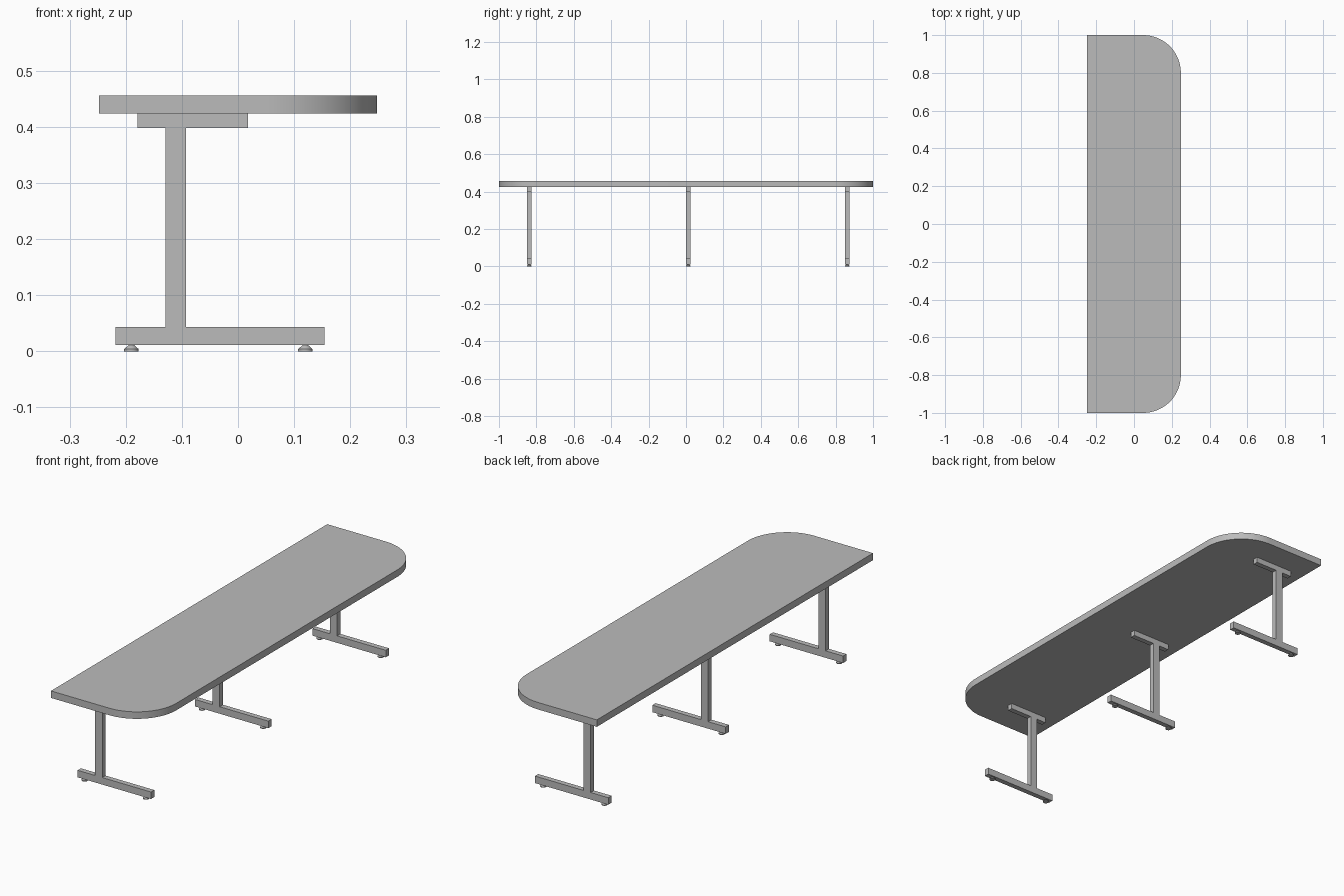
import bpy, bmesh
from math import radians, sin, cos

cube = bpy.data.objects.get("Cube")
if cube:
    bpy.data.objects.remove(cube, do_unlink=True)

grey = bpy.data.materials.new("plain grey")
grey.use_nodes = True
colour = (0.5, 0.5, 0.5, 1)
grey.diffuse_color = colour
grey.node_tree.nodes["Principled BSDF"].inputs["Base Color"].default_value = colour


def finish(name, bm, smooth=False):
    bmesh.ops.recalc_face_normals(bm, faces=bm.faces)
    mesh = bpy.data.meshes.new(name)
    bm.to_mesh(mesh)
    bm.free()
    mesh.materials.append(grey)
    obj = bpy.data.objects.new(name, mesh)
    bpy.context.collection.objects.link(obj)
    if smooth:
        bpy.ops.object.select_all(action="DESELECT")
        obj.select_set(True)
        bpy.context.view_layer.objects.active = obj
        bpy.ops.object.shade_smooth_by_angle(angle=radians(30))
    return obj


def box(name, x0, x1, y, depth, z0, z1):
    bm = bmesh.new()
    bmesh.ops.create_cube(bm, size=1)
    bmesh.ops.scale(bm, vec=(x1 - x0, depth, z1 - z0), verts=bm.verts)
    bmesh.ops.translate(bm, vec=((x0 + x1) / 2, y, (z0 + z1) / 2), verts=bm.verts)
    return finish(name, bm)


def glide(name, x, y):
    # Low disc with a tapered shoulder, reaching the foot bar
    bm = bmesh.new()
    rings = []
    sides = 24
    for radius, z in ((0.013, 0), (0.013, 0.004), (0.005, 0.011)):
        rings.append([bm.verts.new((x + radius * cos(radians(360 * i / sides)),
                                    y + radius * sin(radians(360 * i / sides)), z))
                      for i in range(sides)])
    for low, high in zip(rings, rings[1:]):
        for i in range(sides):
            j = (i + 1) % sides
            bm.faces.new((low[i], low[j], high[j], high[i]))
    bm.faces.new(rings[0])
    bm.faces.new(rings[-1])
    return finish(name, bm, True)


# Table top: straight on the right, two rounded corners on the left
half, radius, steps = 0.248, 0.2, 24
corner = [(half - radius + radius * cos(radians(90 * i / steps)),
           1 - radius + radius * sin(radians(90 * i / steps))) for i in range(steps + 1)]
outline = corner + [(-half, 1), (-half, -1)] + [(x, -y) for x, y in reversed(corner)]
bm = bmesh.new()
face = bm.faces.new([bm.verts.new((x, y, 0.424)) for x, y in outline])
top = bmesh.ops.extrude_face_region(bm, geom=[face])["geom"]
bmesh.ops.translate(bm, vec=(0, 0, 0.032),
                    verts=[v for v in top if isinstance(v, bmesh.types.BMVert)])
finish("table_top", bm, True)

# Three T-shaped legs, each with a top bracket, column, foot bar and two glides
for place, y in (("front", -0.838), ("middle", 0.012), ("back", 0.862)):
    box(place + "_bracket", -0.179, 0.018, y, 0.024, 0.398, 0.424)
    box(place + "_column", -0.129, -0.093, y, 0.024, 0.043, 0.398)
    box(place + "_foot_bar", -0.218, 0.154, y, 0.024, 0.011, 0.043)
    glide(place + "_right_glide", -0.19, y)
    glide(place + "_left_glide", 0.12, y)
